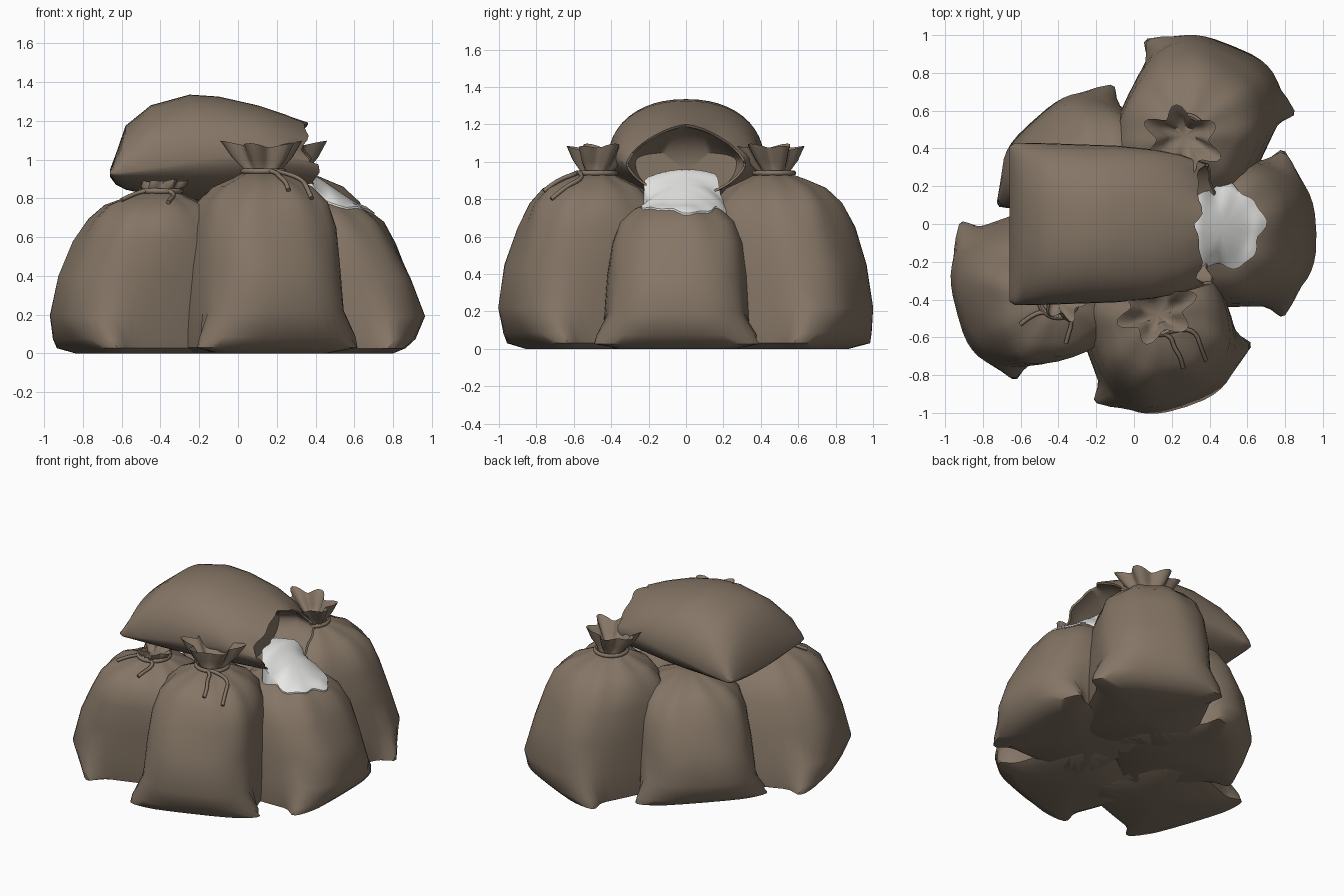
import bpy, math
from mathutils import Vector
from mathutils.bvhtree import BVHTree

if "Cube" in bpy.data.objects:
    bpy.data.objects.remove(bpy.data.objects["Cube"])


def material(name, rgb):
    m = bpy.data.materials.new(name)
    m.diffuse_color = (*rgb, 1)
    m.use_nodes = True
    m.node_tree.nodes["Principled BSDF"].inputs["Base Color"].default_value = m.diffuse_color
    return m


CLOTH = material("brown sackcloth", (0.235, 0.18, 0.132))
FLOUR = material("white flour", (0.85, 0.85, 0.83))
N = 48
ANGLES = [2 * math.pi * i / N for i in range(N)]


def sq(v, n):
    return math.copysign(abs(v) ** (2 / n), v)


def finish(ob, mat, angle=45):
    ob.data.materials.append(mat)
    bpy.ops.object.select_all(action='DESELECT')
    ob.select_set(True)
    bpy.context.view_layer.objects.active = ob
    bpy.ops.object.shade_smooth_by_angle(angle=math.radians(angle))


def skin(name, rings, mat, angle=45):
    """Loft closed rings of points, fan-capping both ends; returns a BVH."""
    verts, faces = [p for r in rings for p in r], []
    for k in range(len(rings) - 1):
        for i in range(N):
            j = (i + 1) % N
            faces.append((k * N + i, k * N + j, (k + 1) * N + j, (k + 1) * N + i))
    for k, flip in ((0, True), (len(rings) - 1, False)):
        c = sum((Vector(p) for p in rings[k]), Vector()) / N
        verts.append(tuple(c))
        for i in range(N):
            a, b = k * N + i, k * N + (i + 1) % N
            faces.append((b, a, len(verts) - 1) if flip else (a, b, len(verts) - 1))
    me = bpy.data.meshes.new(name)
    me.from_pydata(verts, [], faces)
    ob = bpy.data.objects.new(name, me)
    bpy.context.collection.objects.link(ob)
    finish(ob, mat, angle)
    return BVHTree.FromPolygons([Vector(v) for v in verts], faces)


def ground(tree, x, y):
    hit = tree.ray_cast(Vector((x, y, 3)), Vector((0, 0, -1)))[0]
    return hit.z if hit else None


# standing sack rings: height, half width, outer edge, inner edge, squareness
BODY = [(0, .33, .0, -.70, 4), (.03, .385, .065, -.74, 4), (.085, .39, .12, -.76, 3.6),
        (.22, .39, .17, -.77, 3), (.45, .38, .13, -.75, 2.7), (.65, .36, .07, -.71, 2.6),
        (.78, .32, .01, -.65, 2.4), (.86, .245, -.065, -.58, 2.2), (.905, .15, -.165, -.49, 2),
        (.935, .095, -.25, -.43, 2)]
TIPS = {.03: .11, .085: .075}


def sack(name, seam, angle, neck, h, ruffle, spread=1):
    a = math.radians(angle)
    out, side = Vector((math.cos(a), math.sin(a))), Vector((-math.sin(a), math.cos(a)))
    seam, neck = Vector(seam), Vector(neck)
    shift = neck - (seam - out * .34)
    rings = []
    for z, hw, vo, vi, n in BODY:
        ring = []
        top = max(0, (z - .6) / .335)
        for t in ANGLES:
            fold = 1 + .05 * top * math.cos(9 * t)
            u = hw * sq(math.cos(t), n) * fold
            v = (vo + vi) / 2 + (vo - vi) / 2 * sq(math.sin(t), n) * fold
            # pointed corners of the bottom seam
            if z in TIPS and abs(u) > .15:
                u += math.copysign(TIPS[z] * math.exp(-(v / .07) ** 2), u)
            # soft sags in the cloth
            if .1 < z < .8:
                v += .01 * math.sin(7 * u + 9 * z + angle)
            p = seam + side * u + out * v + shift * (z / .935) ** 1.3
            ring.append((p.x, p.y, z * h))
        rings.append(ring)
    tree = skin(name, rings, CLOTH)
    if not ruffle:
        return tree
    # gathered cloth above the tie: up the outside, back down the inside
    zn = .935 * h
    rings = []
    for dz, r, lobe in ((-.01, .095, .05), (.02, .10, .12), (.07, .14, .2), (.145, .185, .22),
                        (.14, .175, .22), (.07, .115, .2), (.02, .065, .1)):
        ring = []
        for t in ANGLES:
            rr = r * (1 + lobe * math.cos(6 * t)) * (1 + (spread - 1) * max(0, dz) / .145)
            p = neck + side * rr * math.cos(t) + out * (rr * .8 * math.sin(t) - .2 * dz)
            wave = (.06 * math.cos(2 * t) + .06 * math.cos(6 * t)) * dz
            ring.append((p.x, p.y, zn + (dz + wave) * ruffle))
        rings.append(ring)
    skin(name + "_ruffle", rings, CLOTH, 60)
    # cord round the neck
    bpy.ops.mesh.primitive_torus_add(location=(neck.x, neck.y, zn + .005), major_radius=.105,
                                     minor_radius=.014, major_segments=24, minor_segments=8)
    ob = bpy.context.object
    ob.name = name + "_cord"
    finish(ob, CLOTH)
    return tree


def cord_tail(name, tree, pts, lift):
    """Loose cord end draped down the sack."""
    cu = bpy.data.curves.new(name, 'CURVE')
    cu.dimensions, cu.bevel_depth, cu.bevel_resolution = '3D', .012, 1
    cu.use_fill_caps = True
    sp = cu.splines.new('NURBS')
    sp.points.add(len(pts) - 1)
    for p, (x, y) in zip(sp.points, pts):
        p.co = (x, y, (ground(tree, x, y) or .8) + lift, 1)
    sp.use_endpoint_u, sp.order_u, sp.resolution_u = True, 3, 5
    ob = bpy.data.objects.new(name, cu)
    bpy.context.collection.objects.link(ob)
    cu.materials.append(CLOTH)


# ring of standing sacks
front = sack("front_sack", (.21, -.80), -70, (.13, -.48), 1.0, 1.0)
back = sack("back_sack", (.46, .79), 64, (.27, .47), 1.0, 1.0)
left = sack("left_sack", (-.785, -.41), 199, (-.40, -.39), .89, .4, .65)
right = sack("right_sack", (.80, -.05), 0, (.37, -.03), .87, 0)
rear_left = sack("rear_left_sack", (-.425, .425), 136, (-.15, .19), .86, 0)

cord_tail("front_cord_tail_a", front, [(.16, -.58), (.20, -.60), (.21, -.65), (.25, -.71), (.26, -.76)], .014)
cord_tail("front_cord_tail_b", front, [(.19, -.57), (.27, -.55), (.33, -.58), (.35, -.64), (.38, -.72)], .014)
cord_tail("left_cord_tail_a", left, [(-.41, -.49), (-.46, -.46), (-.54, -.48), (-.60, -.53)], .014)
cord_tail("left_cord_tail_b", left, [(-.40, -.49), (-.34, -.48), (-.33, -.53), (-.35, -.59), (-.36, -.63)], .014)

# open sack lying on top: x, seam height, half width, rise, drop, squareness above, below
LYING = [(-.66, .93, .41, .02, .02, 3, 3), (-.63, .93, .43, .10, .06, 2.6, 2),
         (-.58, .935, .43, .24, .09, 2.4, 1.8), (-.45, .955, .427, .325, .14, 2.3, 1.8),
         (-.25, .99, .42, .345, .20, 2.2, 1.8), (-.1, 1.01, .415, .315, .22, 2.2, 1.8),
         (.1, 1.03, .395, .25, .23, 2.1, 1.8), (.25, 1.02, .365, .21, .22, 1.9, 1.7),
         (.36, .99, .32, .21, .19, 1.5, 1.6), (.352, .99, .307, .197, .177, 1.5, 1.6),
         (.25, 1.0, .32, .17, .18, 1.7, 1.7), (.14, .99, .27, .06, .18, 3, 2)]
rings = []
for x, zm, hw, up, down, n_up, n_dn in LYING:
    ring = []
    for t in ANGLES:
        s = math.sin(t)
        n = n_up if s > 0 else n_dn
        dx = 0
        if x > .3:  # ragged mouth, lips longest at the lower sides
            dx = .015 * math.sin(6 * t + .7) + .01 * math.sin(11 * t) + (.05 if s < -.1 else -.02 * s)
        ring.append((x + dx, hw * sq(math.cos(t), n), zm + (up if s > 0 else down) * sq(s, n)))
    rings.append(ring)
skin("open_top_sack", rings, CLOTH)

# flour spilling from the mouth over the right sack
rings = []
for k in range(11, 0, -1):
    f, ring = k / 11, []
    for t in ANGLES:
        edge = 1 + .07 * math.sin(5 * t + .4) + .05 * math.sin(9 * t + 1)
        x = .47 + .215 * f * edge * math.cos(t)
        y = -.015 + .22 * f * edge * math.sin(t)
        hit = ground(right, x, y)
        z = .96 - .68 * max(0, x - .34) - 1.0 * y * y
        if hit is not None:
            low = hit + .01
            if x > .38:  # thins out toward the rim
                z += (low - z) * f ** 3 * min(1, (x - .38) / .08)
            z = max(z, low)
        ring.append((x, y, z))
    if k == 11:  # skirt that tucks the rim into the cloth below
        rings.append([(x, y, min(z - .02, (ground(right, x, y) or .8) - .02)) for x, y, z in ring])
    rings.append(ring)
skin("spilled_flour", rings, FLOUR)
